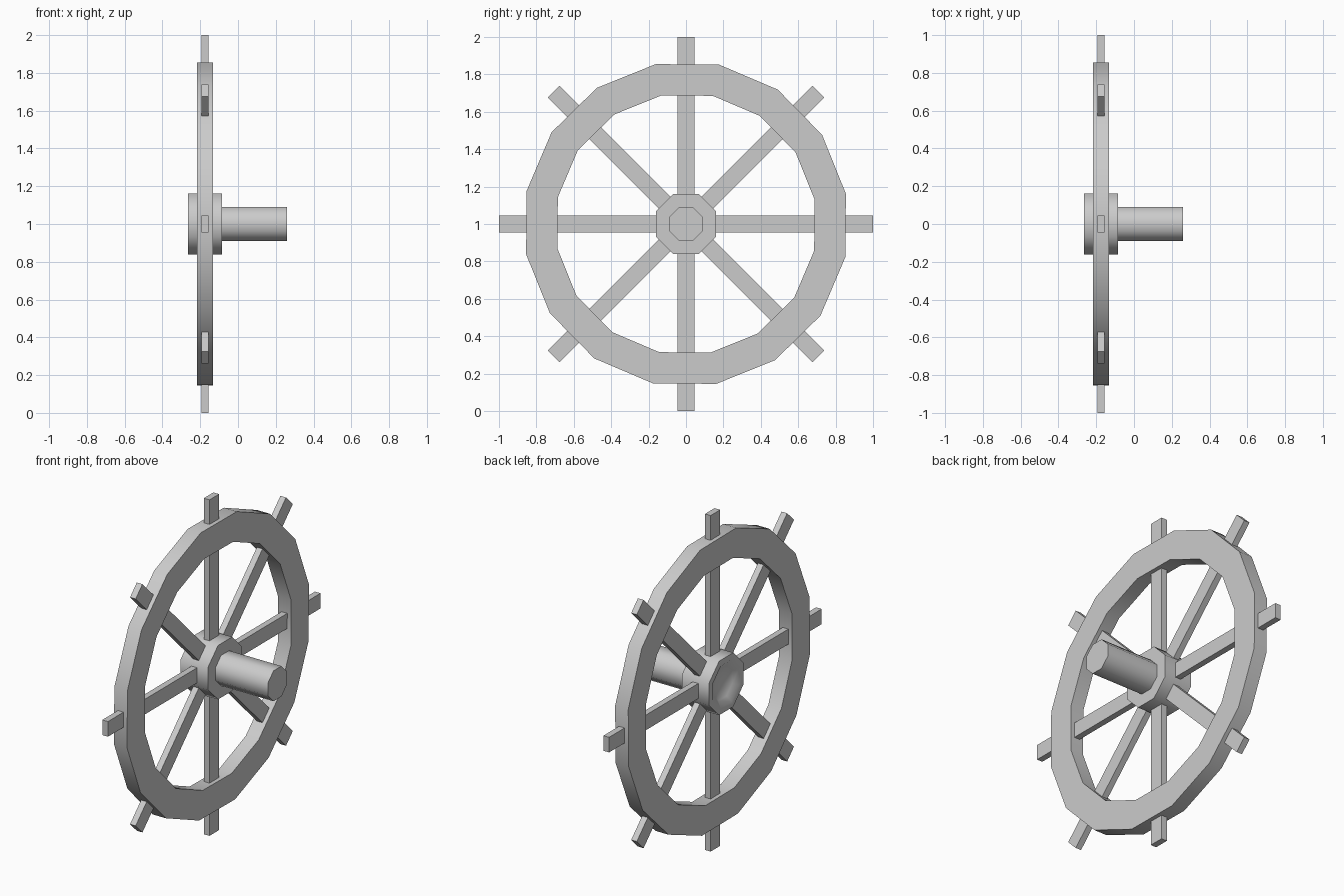
import bpy
import bmesh
from math import pi, sin, cos, radians
from mathutils import Matrix

if "Cube" in bpy.data.objects:
    bpy.data.objects.remove(bpy.data.objects["Cube"], do_unlink=True)

grey = bpy.data.materials.new("plain grey")
grey.diffuse_color = (0.6, 0.6, 0.6, 1)
grey.use_nodes = True
grey.node_tree.nodes["Principled BSDF"].inputs["Base Color"].default_value = grey.diffuse_color

WHEEL_X = -0.175
CENTRE_Z = 1.0


def finish(name, bm, smooth=True):
    bmesh.ops.recalc_face_normals(bm, faces=bm.faces)
    mesh = bpy.data.meshes.new(name)
    bm.to_mesh(mesh)
    bm.free()
    mesh.materials.append(grey)
    obj = bpy.data.objects.new(name, mesh)
    bpy.context.collection.objects.link(obj)
    obj.location.z = CENTRE_Z
    if smooth:
        bpy.ops.object.select_all(action='DESELECT')
        obj.select_set(True)
        bpy.context.view_layer.objects.active = obj
        bpy.ops.object.shade_smooth_by_angle(angle=radians(50))
    return obj


def lathe(name, profile, sides, turn, closed=False):
    """Sweep (x, radius) points round the x axis; open ends are capped."""
    bm = bmesh.new()
    rings = []
    for x, r in profile:
        angles = [turn + 2 * pi * i / sides for i in range(sides)]
        rings.append([bm.verts.new((x, r * cos(a), r * sin(a))) for a in angles])
    pairs = list(zip(rings, rings[1:]))
    if closed:
        pairs.append((rings[-1], rings[0]))
    else:
        bm.faces.new(rings[0])
        bm.faces.new(rings[-1])
    for a, b in pairs:
        for i in range(sides):
            j = (i + 1) % sides
            bm.faces.new((a[i], a[j], b[j], b[i]))
    return finish(name, bm)


# Sixteen-sided rim
x0, x1 = WHEEL_X - 0.043, WHEEL_X + 0.043
lathe("rim", [(x0, 0.87), (x1, 0.87), (x1, 0.70), (x0, 0.70)],
      16, radians(10.7), closed=True)

# Octagonal hub with a shallow dish in its outer face
lathe("hub", [(-0.085, 0.174), (-0.265, 0.174), (-0.265, 0.135),
              (-0.24, 0.10), (-0.225, 0.05)], 8, pi / 8)

# Octagonal axle
lathe("axle", [(-0.1, 0.098), (0.26, 0.098)], 8, pi / 8)

# Four bars across the wheel make eight spokes with handles
for k in range(4):
    bm = bmesh.new()
    bmesh.ops.create_cube(bm, size=1)
    bmesh.ops.scale(bm, vec=(0.037, 2.0, 0.09), verts=bm.verts)
    bmesh.ops.rotate(bm, matrix=Matrix.Rotation(k * pi / 4, 3, 'X'), verts=bm.verts)
    bmesh.ops.translate(bm, vec=(WHEEL_X, 0, 0), verts=bm.verts)
    finish(f"spoke_bar_{k + 1}", bm, smooth=False)
